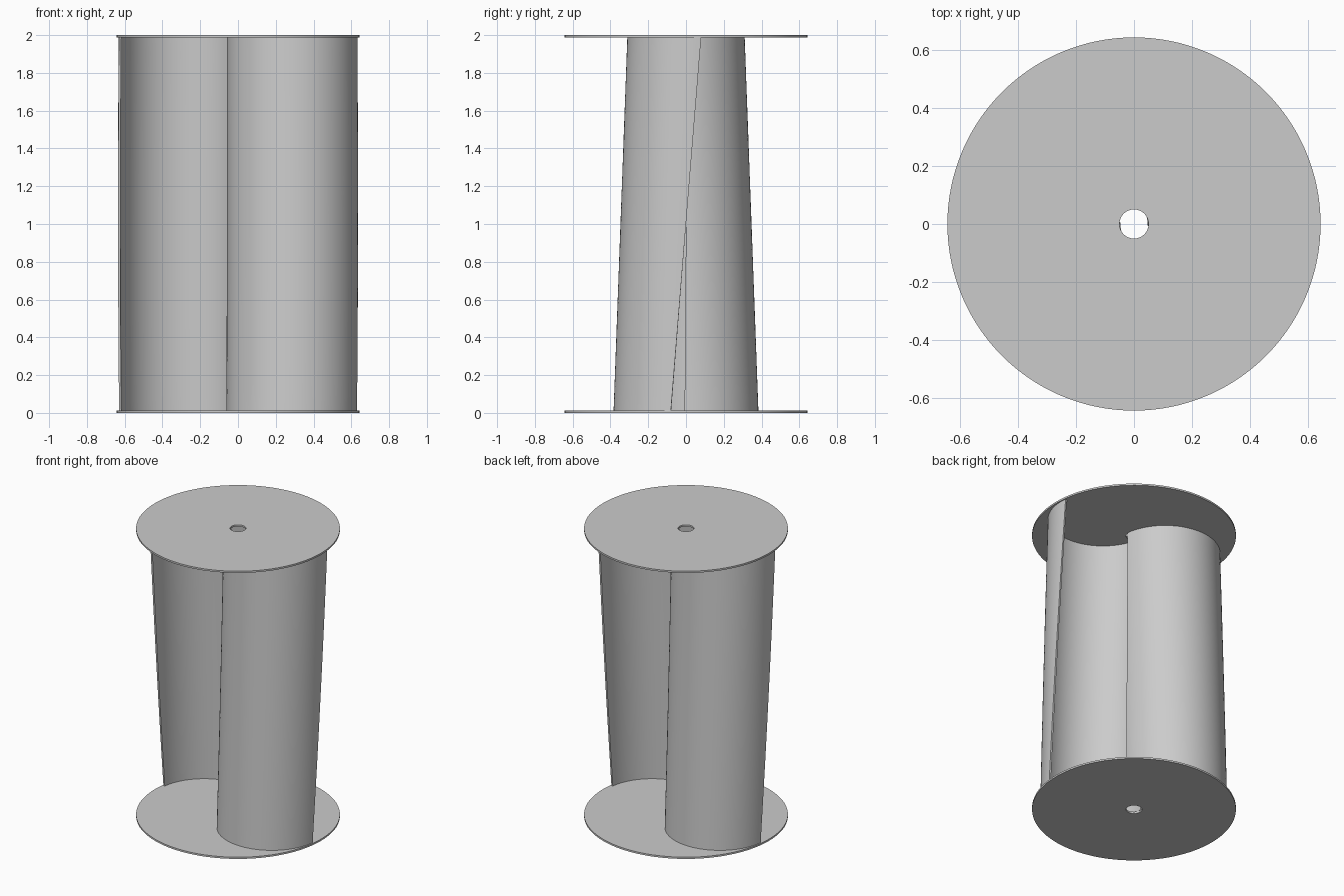
import bpy, bmesh, math

if "Cube" in bpy.data.objects:
    bpy.data.objects.remove(bpy.data.objects["Cube"])

PLATE_R, HOLE_R, PLATE_T = 0.642, 0.05, 0.012
BLADE_R, BLADE_T, BLADE_CX = 0.347, 0.012, 0.288
TWIST = math.radians(14.5)
HEIGHT = 2.0


def finish(name, bm):
    bmesh.ops.recalc_face_normals(bm, faces=bm.faces)
    mesh = bpy.data.meshes.new(name)
    bm.to_mesh(mesh)
    bm.free()
    obj = bpy.data.objects.new(name, mesh)
    bpy.context.collection.objects.link(obj)
    bpy.ops.object.select_all(action='DESELECT')
    obj.select_set(True)
    bpy.context.view_layer.objects.active = obj
    bpy.ops.object.shade_smooth_by_angle(angle=math.radians(30))
    return obj


# End plate: rectangular section swept around the axis, leaving the shaft hole
def end_plate(name, z, n=128):
    bm = bmesh.new()
    section = [(HOLE_R, z), (PLATE_R, z), (PLATE_R, z + PLATE_T), (HOLE_R, z + PLATE_T)]
    rings = []
    for i in range(n):
        a = 2 * math.pi * i / n
        rings.append([bm.verts.new((r * math.cos(a), r * math.sin(a), h)) for r, h in section])
    for i in range(n):
        p, q = rings[i], rings[(i + 1) % n]
        for k in range(4):
            m = (k + 1) % 4
            bm.faces.new((p[k], q[k], q[m], p[m]))
    return finish(name, bm)


# Blade: half-round shell lofted upward with a steady twist about the axis
def blade(name, turn, n=48, levels=24):
    arc = [math.pi + math.pi * i / n for i in range(n + 1)]
    outline = [(BLADE_R, a) for a in arc] + [(BLADE_R - BLADE_T, a) for a in reversed(arc)]
    count = len(outline)
    bm = bmesh.new()
    rings = []
    for j in range(levels + 1):
        t = j / levels
        z = PLATE_T + t * (HEIGHT - 2 * PLATE_T)
        w = turn + (t - 0.5) * TWIST
        ring = []
        for r, a in outline:
            x, y = BLADE_CX + r * math.cos(a), r * math.sin(a)
            ring.append(bm.verts.new((x * math.cos(w) - y * math.sin(w),
                                      x * math.sin(w) + y * math.cos(w), z)))
        rings.append(ring)
    for p, q in zip(rings, rings[1:]):
        for k in range(count):
            m = (k + 1) % count
            bm.faces.new((p[k], p[m], q[m], q[k]))
    # End caps as strips across the shell thickness
    for ring in (rings[0], rings[-1]):
        for k in range(n):
            bm.faces.new((ring[k], ring[k + 1], ring[count - 2 - k], ring[count - 1 - k]))
    return finish(name, bm)


end_plate("bottom_plate", 0.0)
end_plate("top_plate", HEIGHT - PLATE_T)
blade("front_blade", 0.0)
blade("back_blade", math.pi)
